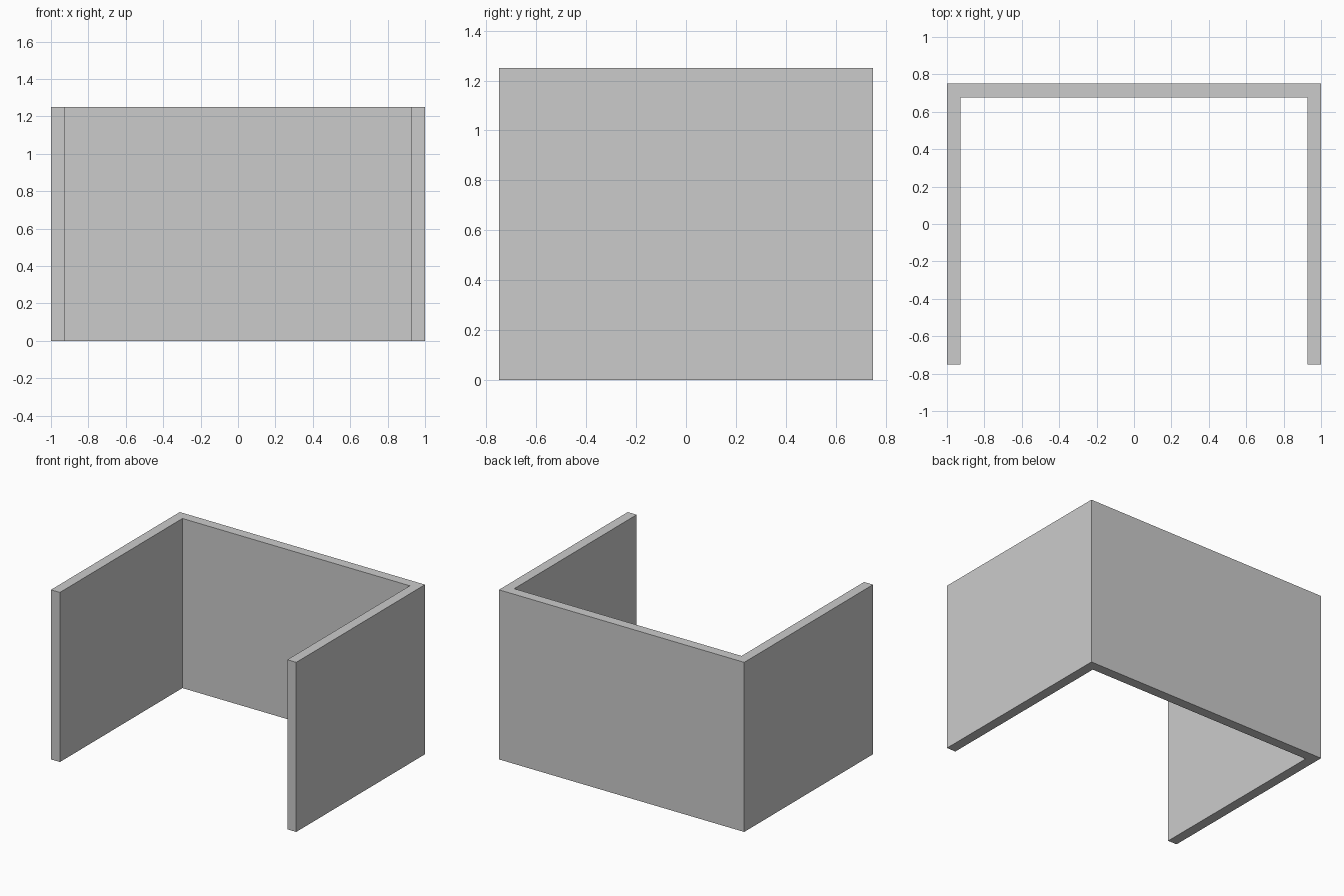
import bpy
import bmesh

cube = bpy.data.objects.get("Cube")
if cube:
    bpy.data.objects.remove(cube, do_unlink=True)

HALF_WIDTH, HALF_DEPTH, HEIGHT, WALL = 1.0, 0.75, 1.25, 0.073

# Plain grey colour
grey = bpy.data.materials.new("light_grey")
grey.use_nodes = True
colour = (0.6, 0.6, 0.6, 1)
grey.diffuse_color = colour
grey.node_tree.nodes["Principled BSDF"].inputs["Base Color"].default_value = colour

# U-shaped floor plan, open at the front: right half, then mirrored left half
inner_x, inner_y = HALF_WIDTH - WALL, HALF_DEPTH - WALL
half_plan = [(inner_x, inner_y), (inner_x, -HALF_DEPTH),
             (HALF_WIDTH, -HALF_DEPTH), (HALF_WIDTH, HALF_DEPTH)]
plan = half_plan + [(-x, y) for x, y in reversed(half_plan)]

# Raise the plan into one continuous three-sided wall
bm = bmesh.new()
base = bm.faces.new([bm.verts.new((x, y, 0)) for x, y in plan])
raised = bmesh.ops.extrude_face_region(bm, geom=[base], use_keep_orig=True)
top_verts = [v for v in raised["geom"] if isinstance(v, bmesh.types.BMVert)]
bmesh.ops.translate(bm, verts=top_verts, vec=(0, 0, HEIGHT))
bmesh.ops.recalc_face_normals(bm, faces=bm.faces[:])

mesh = bpy.data.meshes.new("three_sided_wall")
bm.to_mesh(mesh)
bm.free()
mesh.materials.append(grey)
wall = bpy.data.objects.new("three_sided_wall", mesh)
bpy.context.collection.objects.link(wall)
